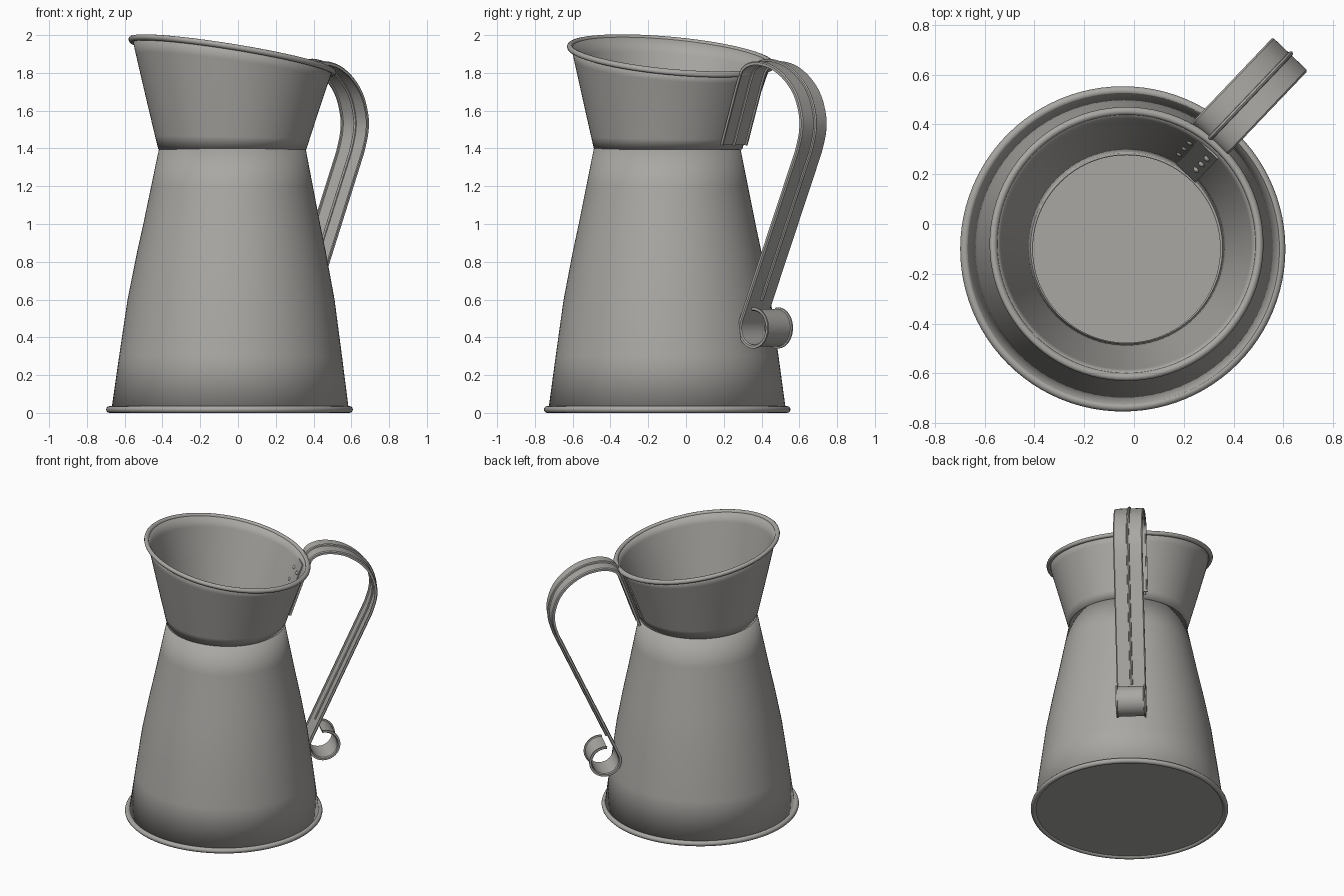
import bpy, bmesh, math
from mathutils import Vector

if "Cube" in bpy.data.objects:
    bpy.data.objects.remove(bpy.data.objects["Cube"])

metal = bpy.data.materials.new("galvanised_grey")
metal.diffuse_color = (0.40, 0.39, 0.37, 1)
metal.use_nodes = True
metal.node_tree.nodes["Principled BSDF"].inputs["Base Color"].default_value = metal.diffuse_color
SEG = 96


def loft(name, rings, closed=False, caps=False, angle=40):
    """Skin a list of equal-length point rings."""
    bm = bmesh.new()
    vs = [[bm.verts.new(p) for p in r] for r in rings]
    n = len(vs[0])
    for i in range(len(vs) if closed else len(vs) - 1):
        a, b = vs[i], vs[(i + 1) % len(vs)]
        for j in range(n):
            k = (j + 1) % n
            bm.faces.new((a[j], a[k], b[k], b[j]))
    if caps:
        bm.faces.new(vs[0][::-1])
        bm.faces.new(vs[-1])
    if closed or caps:
        bmesh.ops.recalc_face_normals(bm, faces=bm.faces)
    me = bpy.data.meshes.new(name)
    bm.to_mesh(me)
    bm.free()
    ob = bpy.data.objects.new(name, me)
    bpy.context.collection.objects.link(ob)
    me.materials.append(metal)
    bpy.ops.object.select_all(action='DESELECT')
    ob.select_set(True)
    bpy.context.view_layer.objects.active = ob
    bpy.ops.object.shade_smooth_by_angle(angle=math.radians(angle))
    return ob


def circle(cx, cy, r, height):
    """Ring of points; height is a number or a function of x and y."""
    pts = []
    for j in range(SEG):
        a = math.tau * j / SEG
        x, y = cx + r * math.cos(a), cy + r * math.sin(a)
        pts.append((x, y, height(x, y) if callable(height) else height))
    return pts


def bead(name, cx, cy, r, rho, height):
    """Rolled wire edge round a circle."""
    rings = []
    for i in range(12):
        a = math.tau * i / 12
        dz = rho * math.sin(a)
        if callable(height):
            h = lambda x, y, d=dz: height(x, y) + d
        else:
            h = height + dz
        rings.append(circle(cx, cy, r + rho * math.cos(a), h))
    return loft(name, rings, closed=True)


def thicken(ob, t):
    m = ob.modifiers.new("sheet", 'SOLIDIFY')
    m.thickness, m.offset = t, -1


def rim_z(x, y):
    return 1.89 - 0.16 * (x + 0.03) - 0.09 * (y + 0.08)


# Conical body
body = [(0.628, 0.02), (0.59, 0.3), (0.548, 0.6), (0.50, 0.85),
        (0.468, 1.0), (0.428, 1.2), (0.386, 1.41)]
thicken(loft("body", [circle(-0.042 + 0.012 * z / 1.4, -0.10, r, z)
                      for r, z in body]), 0.01)

# Flared neck with slanted top
neck = []
for i in range(9):
    t = i / 8
    neck.append(circle(-0.03, -0.095 + 0.015 * t, 0.392 + 0.136 * t,
                       lambda x, y, t=t: 1.395 + t * (rim_z(x, y) - 1.395)))
thicken(loft("neck", neck), 0.01)

# Rolled edges and floor
bead("rim_bead", -0.03, -0.08, 0.534, 0.016, rim_z)
bead("base_bead", -0.045, -0.10, 0.635, 0.018, 0.018)
loft("floor", [circle(-0.045, -0.10, 0.63, 0.012),
               circle(-0.045, -0.10, 0.63, 0.026)], caps=True)

# Handle plane: s runs outward from the jug axis, w across the strap
OUT = Vector((0.69, 0.724, 0)).normalized()
SIDE = Vector((OUT.y, -OUT.x, 0))
ORIGIN = Vector((0.63, 0.685, 0)) - OUT


def place(s, w, z):
    return ORIGIN + OUT * s + SIDE * w + Vector((0, 0, z))


def smooth_path(p, steps=6):
    """Catmull-Rom curve through the points."""
    p = [Vector(q) for q in p]
    out = []
    for i in range(len(p) - 1):
        a, b, c, d = p[max(i - 1, 0)], p[i], p[i + 1], p[min(i + 2, len(p) - 1)]
        for k in range(steps):
            t = k / steps
            out.append(0.5 * (2 * b + (c - a) * t + (2 * a - 5 * b + 4 * c - d) * t * t
                              + (3 * b - a - 3 * c + d) * t ** 3))
    return out + [p[-1]]


def sweep(name, path, section):
    """Sweep a (across, outward) section along an (s, z) path."""
    rings = []
    for i, p in enumerate(path):
        d = (path[min(i + 1, len(path) - 1)] - path[max(i - 1, 0)]).normalized()
        n = Vector((-d.y, d.x))
        rings.append([place(p.x + n.x * h, w, p.y + n.y * h) for w, h in section])
    return loft(name, rings, caps=True)


# Handle strap: up the neck, over the arch, down to the body
arch = smooth_path([(0.398, 1.42), (0.462, 1.60), (0.522, 1.765), (0.555, 1.825),
                    (0.62, 1.853), (0.70, 1.852), (0.79, 1.825), (0.88, 1.765),
                    (0.95, 1.68), (0.987, 1.57), (0.985, 1.48), (0.955, 1.38)])
down = [Vector((0.955, 1.38)).lerp(Vector((0.548, 0.488)), t / 8) for t in range(1, 9)]
# Scroll at the lower end
scroll = []
for i in range(1, 37):
    a = math.radians(156.7 + 300 * i / 36)
    scroll.append(Vector((0.635 + 0.095 * math.cos(a), 0.45 + 0.095 * math.sin(a))))
half = [(0.086, -0.005), (0.088, -0.014), (0.097, -0.014), (0.097, 0.0), (0.09, 0.006)]
strap = half + [(-w, h) for w, h in reversed(half)]
sweep("handle_strap", arch + down + scroll, strap)

# Raised rib along the middle of the strap
rib = [(0.011 * math.cos(math.tau * k / 8), 0.002 + 0.017 * math.sin(math.tau * k / 8))
       for k in range(8)]
sweep("handle_rib", arch + down[:-1], rib)

# Riveted plate inside the neck
plate = [Vector((0.364, 1.42)), Vector((0.493, 1.77))]
sweep("inner_plate", plate, [(-0.08, -0.004), (0.08, -0.004), (0.08, 0.004), (-0.08, 0.004)])
for row in range(3):
    p = plate[0].lerp(plate[1], 0.32 + 0.24 * row)
    for side in (-1, 1):
        bpy.ops.mesh.primitive_uv_sphere_add(segments=16, ring_count=8, radius=0.014,
                                             location=place(p.x - 0.003, side * 0.047, p.y))
        ob = bpy.context.object
        ob.name = "rivet"
        ob.data.materials.append(metal)
        bpy.ops.object.shade_smooth()
